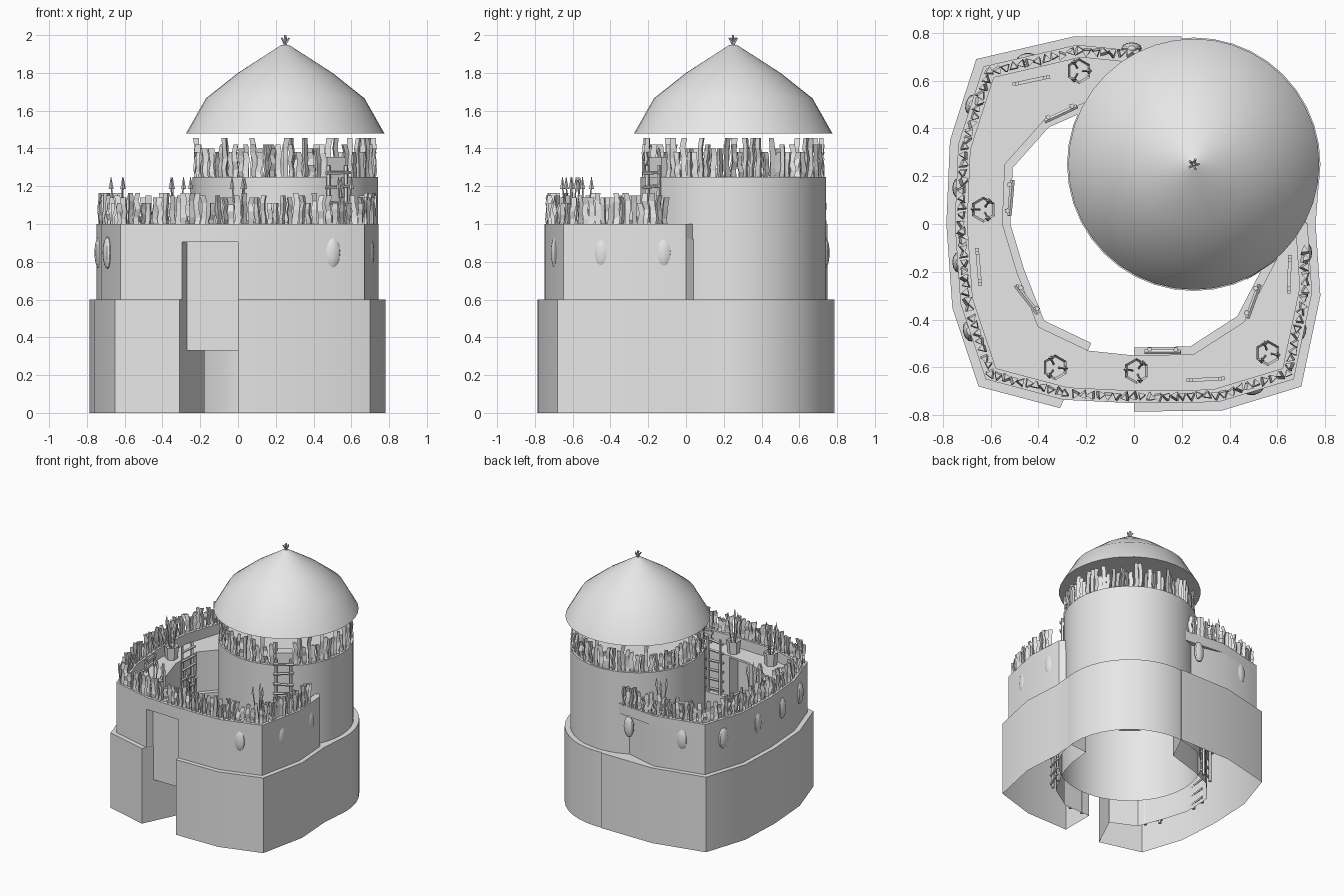
import bpy, bmesh, math, random
from mathutils import Vector, Matrix

random.seed(4)
cube = bpy.data.objects.get("Cube")
if cube:
    bpy.data.objects.remove(cube, do_unlink=True)

stone = bpy.data.materials.new("pale grey")
stone.use_nodes = True
grey = (0.8, 0.8, 0.8, 1)
stone.diffuse_color = grey
stone.node_tree.nodes["Principled BSDF"].inputs["Base Color"].default_value = grey

TOWER = Vector((0.25, 0.25, 0))


def finish(name, bm, smooth=False):
    bmesh.ops.recalc_face_normals(bm, faces=bm.faces)
    mesh = bpy.data.meshes.new(name)
    bm.to_mesh(mesh)
    bm.free()
    mesh.materials.append(stone)
    obj = bpy.data.objects.new(name, mesh)
    bpy.context.collection.objects.link(obj)
    if smooth:
        bpy.ops.object.select_all(action='DESELECT')
        obj.select_set(True)
        bpy.context.view_layer.objects.active = obj
        bpy.ops.object.shade_smooth_by_angle(angle=math.radians(30))
    return obj


def scaled(points, s):
    return [(x * s, y * s) for x, y in points]


def wall(name, outer, inner, z0, z1, bottom=False):
    """Prism between two polylines, closed on top."""
    bm = bmesh.new()
    loop = outer + inner[::-1]
    low = [bm.verts.new((x, y, z0)) for x, y in loop]
    top = [bm.verts.new((x, y, z1)) for x, y in loop]
    n = len(loop)
    for i in range(n):
        j = (i + 1) % n
        bm.faces.new((low[i], low[j], top[j], top[i]))
    bm.faces.new(top)
    if bottom:
        bm.faces.new(low[::-1])
    return finish(name, bm, True)


def revolve(name, profile, steps=40):
    bm = bmesh.new()
    verts = [bm.verts.new((r, 0, z)) for r, z in profile]
    edges = [bm.edges.new(p) for p in zip(verts, verts[1:])]
    bmesh.ops.spin(bm, geom=verts + edges, cent=(0, 0, 0), axis=(0, 0, 1),
                   angle=math.tau, steps=steps)
    bmesh.ops.remove_doubles(bm, verts=bm.verts, dist=0.0005)
    obj = finish(name, bm, True)
    obj.location = TOWER
    return obj


def box(bm, size, place):
    bmesh.ops.create_cube(bm, size=1, matrix=place @ Matrix.Diagonal((*size, 1)))


def rod(bm, a, b, r0, r1, sides=5):
    a, b = Vector(a), Vector(b)
    turn = (b - a).to_track_quat('Z', 'Y').to_matrix().to_4x4()
    bmesh.ops.create_cone(bm, cap_ends=True, segments=sides, radius1=r0, radius2=r1,
                          depth=(b - a).length, matrix=Matrix.Translation((a + b) / 2) @ turn)


def at(x, y, z, degrees=0):
    return Matrix.Translation((x, y, z)) @ Matrix.Rotation(math.radians(degrees), 4, 'Z')


# Footprint of the curtain wall, split by the gate
left_out = [(-0.31, -0.77), (-0.65, -0.68), (-0.76, -0.35), (-0.785, 0), (-0.77, 0.35),
            (-0.66, 0.69), (-0.25, 0.785), (0.2, 0.785)]
left_in = [(-0.19, -0.53), (-0.40, -0.43), (-0.49, -0.2), (-0.55, 0.0), (-0.54, 0.25),
           (-0.38, 0.43), (-0.2, 0.51), (0.1, 0.6)]
right_out = [(0, -0.785), (0.37, -0.78), (0.70, -0.68), (0.78, -0.3), (0.76, 0), (0.775, 0.2)]
right_in = [(0, -0.55), (0.25, -0.545), (0.46, -0.41), (0.6, -0.14), (0.64, 0), (0.66, 0.2)]
for side, out, inn in (("right", left_out, left_in), ("left", right_out, right_in)):
    wall(side + "_wall_base", out, scaled(inn, 0.94), 0, 0.6)
    # Upper wall is set back; its ends tuck into the tower
    wall(side + "_wall_upper", scaled(out[:-1], 0.955) + [(0.6, 0.15) if side == "left" else (0.15, 0.65)],
         inn, 0.6, 0.92)

# Walkway over the gate and the parapet
ring_out = (scaled(left_out[:-1], 0.955)[::-1] + scaled(right_out[:-1], 0.955))
ring_out = [(0.15, 0.71)] + ring_out + [(0.66, 0.06)]
ring_in = left_in[::-1] + right_in
wall("gate_walkway", scaled([left_out[0], right_out[0]], 0.955),
     [left_in[0], right_in[0]], 0.905, 0.92, True)
wall("parapet", ring_out, scaled(ring_out, 0.93), 0.92, 1.0, True)

# Raised gate
bm = bmesh.new()
box(bm, (0.28, 0.03, 0.59), at(-0.13, -0.67, 0.625))
finish("raised_gate", bm)

# Tower and roof
revolve("tower", [(0.53, 0), (0.53, 0.6), (0.49, 0.6), (0.49, 1.25), (0, 1.25)])
revolve("tower_roof", [(0, 1.48), (0.525, 1.48), (0.42, 1.665), (0.25, 1.80), (0.025, 1.945), (0, 1.95)])

# Finial of small crossed sticks
bm = bmesh.new()
for i in range(5):
    a = i * math.tau / 5
    dx, dy = math.cos(a), math.sin(a)
    rod(bm, (0.25 - dx * 0.012, 0.25 - dy * 0.012, 1.93),
        (0.25 + dx * 0.022, 0.25 + dy * 0.022, 1.985), 0.008, 0.005)
rod(bm, (0.25, 0.25, 1.93), (0.25, 0.25, 2.0), 0.01, 0.006)
finish("roof_finial", bm)


def stake(bm, x, y, z0, z1):
    """Crooked three-sided stake."""
    turn = random.uniform(0, math.tau)
    rings = []
    for k in range(5):
        jx, jy = random.uniform(-0.007, 0.007), random.uniform(-0.007, 0.007)
        r = random.uniform(0.015, 0.02)
        rings.append([bm.verts.new((x + jx + r * math.cos(turn + i * math.tau / 3),
                                    y + jy + r * math.sin(turn + i * math.tau / 3),
                                    z0 + (z1 - z0) * k / 4)) for i in range(3)])
    for a, b in zip(rings, rings[1:]):
        for i in range(3):
            j = (i + 1) % 3
            bm.faces.new((a[i], a[j], b[j], b[i]))
    bm.faces.new(rings[-1])


# Palisade on the parapet
bm = bmesh.new()
path = [Vector(p) for p in scaled(ring_out[1:-2], 0.965)]
path = [Vector((0.05, 0.71))] + path + [Vector((0.71, -0.08))]
for a, b in zip(path, path[1:]):
    count = max(1, round((b - a).length / 0.034))
    for i in range(count):
        p = a.lerp(b, i / count)
        stake(bm, p.x, p.y, 0.99, random.choice((1.11, 1.14, 1.15, 1.165)))
finish("wall_palisade", bm)

# Palisade on the tower, open where the ladder arrives
bm = bmesh.new()
for i in range(84):
    a = i * math.tau / 84
    if abs(math.degrees(a) - 303) > 7:
        stake(bm, 0.25 + 0.465 * math.cos(a), 0.25 + 0.465 * math.sin(a), 1.24,
              random.choice((1.38, 1.40, 1.42, 1.455)))
finish("tower_palisade", bm)

# Step at the top of the tower ladder
bm = bmesh.new()
box(bm, (0.12, 0.08, 0.11), at(0.50, -0.13, 1.30, 33))
finish("tower_step", bm)


def ladder(name, x, y, degrees, z0, z1):
    bm = bmesh.new()
    for s in (-1, 1):
        rod(bm, (s * 0.055, 0, z0), (s * 0.055, 0, z1), 0.013, 0.011)
    steps = max(3, round((z1 - z0) / 0.075))
    for i in range(steps):
        z = z0 + (i + 0.5) * (z1 - z0) / steps
        rod(bm, (-0.075, -0.01, z), (0.075, -0.01, z + random.uniform(-0.012, 0.012)), 0.01, 0.01)
    finish(name, bm).matrix_world = at(x, y, 0, degrees)


ladder("tower_ladder", 0.525, -0.175, 33, 0.92, 1.31)
for i, (x, y, d) in enumerate([(-0.31, 0.47, 25), (-0.525, 0.11, 85), (-0.44, -0.31, -52),
                               (0.12, -0.525, 0), (0.49, -0.32, 70)]):
    ladder(f"courtyard_ladder_{i + 1}", x, y, d, 0, 1.04)

# Oval shields round the upper wall
for i, (x, y) in enumerate([(-0.69, -0.45), (-0.735, -0.16), (-0.735, 0.15), (-0.68, 0.5), (-0.45, 0.69),
                            (-0.01, 0.735), (0.5, -0.69), (0.695, -0.45), (0.72, -0.12)]):
    bm = bmesh.new()
    bmesh.ops.create_uvsphere(bm, u_segments=12, v_segments=8, radius=1)
    bmesh.ops.scale(bm, vec=(0.025, 0.043, 0.085), verts=bm.verts)
    obj = finish(f"oval_shield_{i + 1}", bm, True)
    slant = 15 if abs(y) > 0.3 and abs(x) > 0.6 else 0
    heading = math.degrees(math.atan2(y, x))
    heading = round(heading / 90) * 90 + slant * (1 if x * y > 0 else -1)
    if abs(y) > abs(x):
        heading = math.degrees(math.atan2(y, x * 0.3))
    obj.matrix_world = at(x, y, 0.848, heading)

# Six-sided tubs holding spears
for i, (x, y) in enumerate([(-0.23, 0.64), (-0.63, 0.06), (-0.33, -0.6), (0.01, -0.615), (0.56, -0.54)]):
    bm = bmesh.new()
    bmesh.ops.create_cone(bm, cap_ends=True, segments=6, radius1=0.045, radius2=0.054,
                          depth=0.1, matrix=at(x, y, 0.97))
    top = max(bm.faces, key=lambda f: f.calc_center_median().z)
    bmesh.ops.inset_region(bm, faces=[top], thickness=0.01)
    bmesh.ops.translate(bm, verts=top.verts, vec=(0, 0, -0.02))
    for k in range(3):
        a = k * math.tau / 3 + i
        d = Vector((math.cos(a), math.sin(a), 0))
        foot, tip = Vector((x, y, 0.95)) + d * 0.01, Vector((x, y, 1.2)) + d * 0.042
        rod(bm, foot, tip, 0.005, 0.004)
        rod(bm, tip - Vector((0, 0, 0.015)), tip + Vector((0, 0, 0.05)), 0.013, 0.001, 4)
    finish(f"spear_tub_{i + 1}", bm)

# Narrow racks standing on the walkway
for i, (x, y, d) in enumerate([(-0.43, 0.6, 12), (-0.65, -0.18, 95), (0.3, -0.65, 3), (0.65, -0.21, 88)]):
    bm = bmesh.new()
    for z in (0.95, 1.0):
        box(bm, (0.16, 0.015, 0.02), at(x, y, z, d))
    for s in (-0.06, 0.06):
        box(bm, (0.015, 0.015, 0.1), at(x, y, 0.97, d) @ Matrix.Translation((s, 0, 0)))
    finish(f"weapon_rack_{i + 1}", bm)
